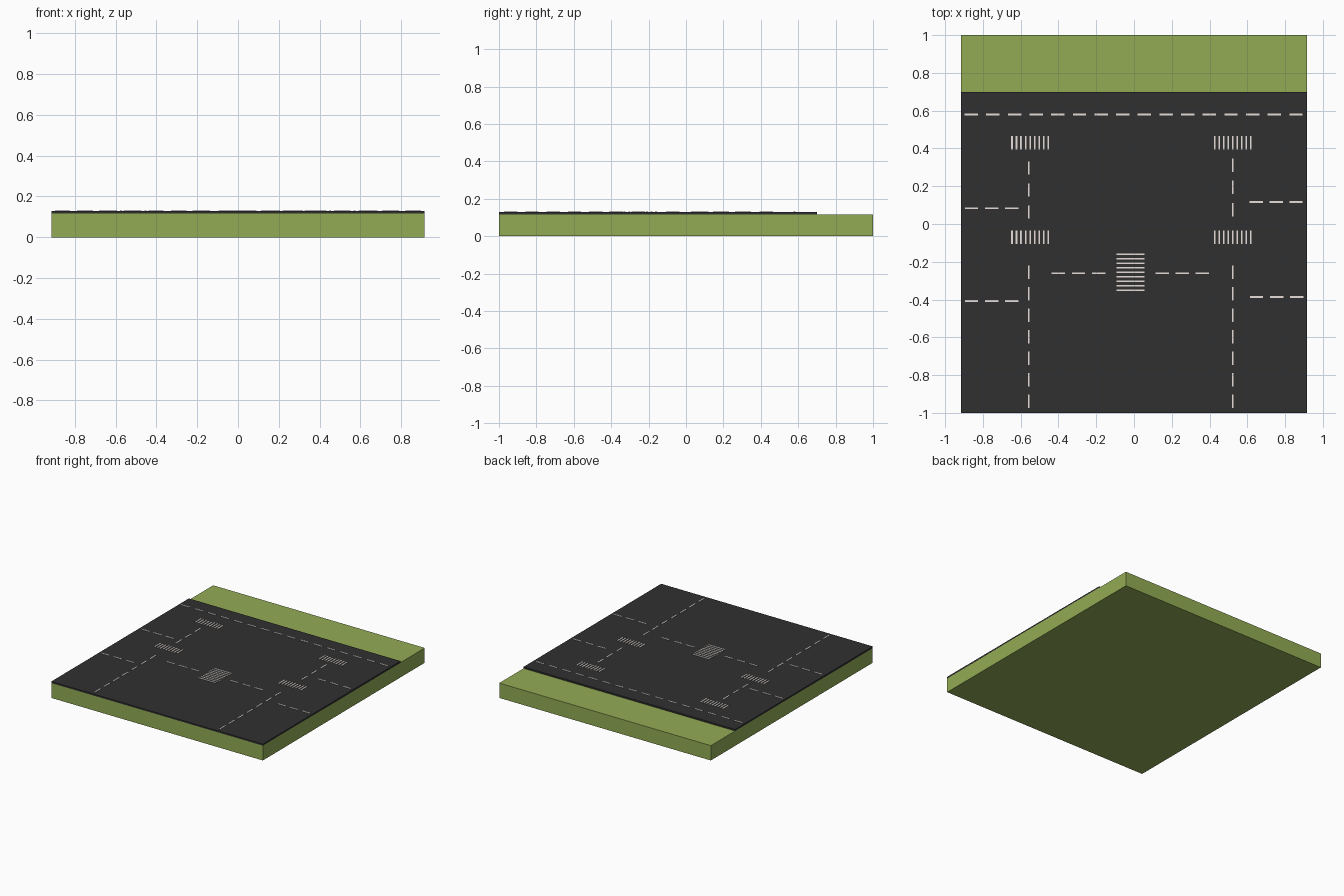
import bpy, bmesh
from mathutils import Matrix, Vector

if "Cube" in bpy.data.objects:
    bpy.data.objects.remove(bpy.data.objects["Cube"])


def material(name, color):
    m = bpy.data.materials.new(name)
    m.diffuse_color = (*color, 1)
    m.use_nodes = True
    m.node_tree.nodes["Principled BSDF"].inputs["Base Color"].default_value = m.diffuse_color
    return m


def boxes(name, mat, items):
    """One object from (x0, x1, y0, y1, z0, z1) boxes."""
    bm = bmesh.new()
    for x0, x1, y0, y1, z0, z1 in items:
        mid = Vector((x0 + x1, y0 + y1, z0 + z1)) / 2
        size = Matrix.Diagonal((x1 - x0, y1 - y0, z1 - z0, 1))
        bmesh.ops.create_cube(bm, size=1, matrix=Matrix.Translation(mid) @ size)
    me = bpy.data.meshes.new(name)
    bm.to_mesh(me)
    bm.free()
    me.materials.append(mat)
    ob = bpy.data.objects.new(name, me)
    bpy.context.collection.objects.link(ob)
    return ob


grass = material("grass", (0.29, 0.41, 0.09))
asphalt = material("asphalt", (0.03, 0.03, 0.03))
paint = material("paint", (0.80, 0.74, 0.70))

HX = 0.915             # half width of the slab
Z0, Z1 = 0.127, 0.131  # paint bottom and top
W = 0.009              # paint line width


def row(start, end, count, length, cross0, cross1, along_x):
    """Evenly spaced marks of a given length running from start to end."""
    step = (end - start - length) / (count - 1)
    out = []
    for i in range(count):
        a = start + i * step
        b = a + length
        out.append((a, b, cross0, cross1, Z0, Z1) if along_x
                   else (cross0, cross1, a, b, Z0, Z1))
    return out


def lane(name, start, end, count, at, along_x):
    boxes(name, paint, row(start, end, count, 0.071, at - W / 2, at + W / 2, along_x))


# Ground and road surface
boxes("grass_base", grass, [(-HX, HX, -1, 1, 0, 0.116)])
boxes("road_surface", asphalt, [(-HX, HX, -1, 0.70, 0.114, 0.128)])

# Lane lines across the board
lane("back_lane_line", -0.897, 0.893, 16, 0.58, True)
lane("left_upper_side_line", -0.896, -0.612, 3, 0.083, True)
lane("left_lower_side_line", -0.896, -0.612, 3, -0.408, True)
lane("right_upper_side_line", 0.611, 0.893, 3, 0.117, True)
lane("right_lower_side_line", 0.613, 0.897, 3, -0.387, True)
lane("middle_left_line", -0.436, -0.152, 3, -0.26, True)
lane("middle_right_line", 0.113, 0.396, 3, -0.26, True)

# Lane lines running front to back
lane("left_short_line", 0.028, 0.332, 3, -0.557, False)
lane("right_short_line", 0.040, 0.347, 3, 0.523, False)
for side, x in (("left", -0.557), ("right", 0.523)):
    lane(side + "_long_line", -0.973, -0.220, 7, x, False)

# Crosswalks
for side, x in (("left", -0.550), ("right", 0.523)):
    for place, y in (("back", 0.430), ("front", -0.070)):
        boxes(f"{side}_{place}_crosswalk", paint,
              row(x - 0.1, x + 0.1, 9, W, y - 0.036, y + 0.036, True))
boxes("middle_crosswalk", paint, row(-0.356, -0.156, 9, W, -0.092, 0.055, False))
